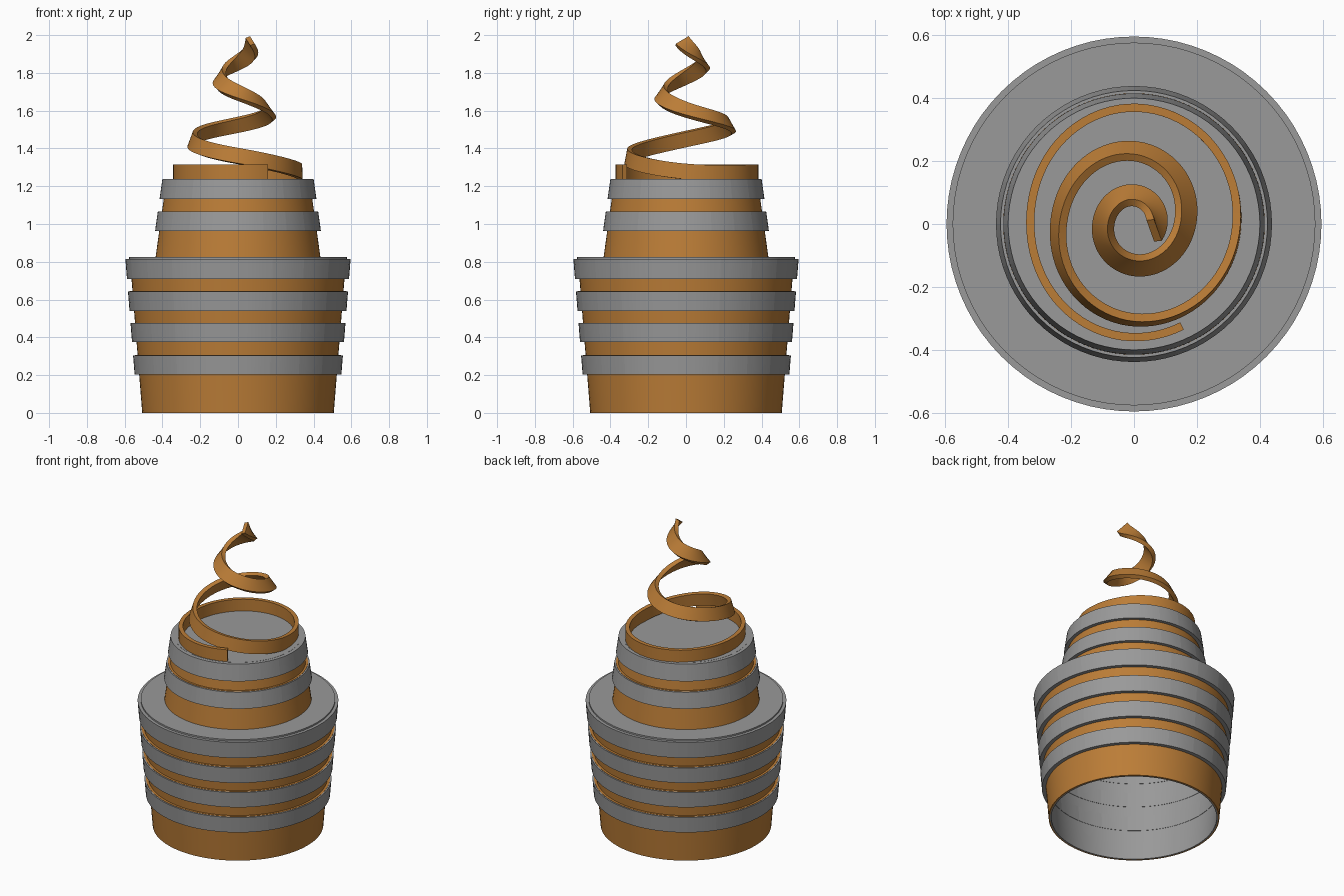
import bpy, bmesh, math
from mathutils import Vector

if "Cube" in bpy.data.objects:
    bpy.data.objects.remove(bpy.data.objects["Cube"])

wood = bpy.data.materials.new("orange_wood")
wood.diffuse_color = (0.50, 0.205, 0.038, 1)
wood.use_nodes = True
wood.node_tree.nodes["Principled BSDF"].inputs["Base Color"].default_value = wood.diffuse_color
grey = bpy.data.materials.new("dark_grey")
grey.diffuse_color = (0.32, 0.32, 0.32, 1)
grey.use_nodes = True
grey.node_tree.nodes["Principled BSDF"].inputs["Base Color"].default_value = grey.diffuse_color


def finish(name, bm, mat, merge=True):
    if merge:
        bmesh.ops.remove_doubles(bm, verts=bm.verts, dist=1e-5)
    bmesh.ops.recalc_face_normals(bm, faces=bm.faces)
    me = bpy.data.meshes.new(name)
    bm.to_mesh(me)
    bm.free()
    ob = bpy.data.objects.new(name, me)
    bpy.context.collection.objects.link(ob)
    me.materials.append(mat)
    bpy.ops.object.select_all(action='DESELECT')
    ob.select_set(True)
    bpy.context.view_layer.objects.active = ob
    bpy.ops.object.shade_smooth_by_angle(angle=math.radians(30))
    return ob


def shell(name, radius, z0, z1, inner, outer, mat, parts=1):
    """Conical ring between two offsets from a wall radius, split into equal segments."""
    profile = [(radius(z0) + inner, z0), (radius(z0) + outer, z0),
               (radius(z1) + outer, z1), (radius(z1) + inner, z1)]
    bm = bmesh.new()
    steps = 80 // parts
    for p in range(parts):
        prev = first = None
        for k in range(steps + 1):
            a = 2 * math.pi * (p * steps + k) / 80
            ring = [bm.verts.new((r * math.cos(a), r * math.sin(a), z)) for r, z in profile]
            if prev:
                for j in range(4):
                    bm.faces.new((prev[j], prev[j - 1], ring[j - 1], ring[j]))
            else:
                first = ring
            prev = ring
        if parts > 1:
            bm.faces.new(first)
            bm.faces.new(prev)
    return finish(name, bm, mat, merge=parts == 1)


def lower_r(z):
    return 0.507 + 0.08 * z


def upper_r(z):
    return 0.437 - 0.14 * (z - 0.82)


# Two tapered tiers with a grey lining
shell("lower_wall", lower_r, 0, 0.815, -0.008, 0, wood)
shell("lower_lining", lower_r, 0, 0.815, -0.016, -0.008, grey)
shell("upper_wall", upper_r, 0.82, 1.235, -0.012, 0, wood)

# Segmented grey hoops, with orange ledges on top of the uncovered ones
tiers = (("lower", lower_r, [(0.203, 0.305), (0.374, 0.475), (0.54, 0.642), (0.71, 0.816)], 0.024),
         ("upper", upper_r, [(0.963, 1.065), (1.132, 1.238)], 0.022))
for tier, radius, spans, out in tiers:
    for i, (a, b) in enumerate(spans):
        shell(f"{tier}_hoop_{i + 1}", radius, a, b, -0.018, out, grey, 20)
        if i < len(spans) - 1:
            shell(f"{tier}_ledge_{i + 1}", radius, b - 0.006, b + 0.002, -0.004, out - 0.009, wood)

# Flat covers closing each tier
for name, r, z0, z1 in (("lower_cover", 0.577, 0.808, 0.826), ("upper_cover", 0.378, 1.222, 1.239)):
    bm = bmesh.new()
    bmesh.ops.create_cone(bm, cap_ends=True, segments=80, radius1=r, radius2=r, depth=z1 - z0)
    bmesh.ops.translate(bm, verts=bm.verts, vec=(0, 0, (z0 + z1) / 2))
    finish(name, bm, grey)

# Coiled ribbon: (radius, height) at each quarter turn, clockwise from the right
knots = [(0.345, 1.275), (0.36, 1.275), (0.33, 1.275), (0.37, 1.275), (0.327, 1.278),
         (0.305, 1.36), (0.240, 1.45), (0.232, 1.525), (0.162, 1.605), (0.13, 1.695),
         (0.097, 1.78), (0.09, 1.855), (0.07, 1.945), (0.06, 2.07)]


def coil(t):
    i = min(int(math.floor(t)), len(knots) - 2)
    f = t - i
    p = [Vector(knots[max(0, min(len(knots) - 1, i + k))]) for k in (-1, 0, 1, 2)]
    r, z = 0.5 * (2 * p[1] + (p[2] - p[0]) * f + (2 * p[0] - 5 * p[1] + 4 * p[2] - p[3]) * f ** 2
                  + (3 * p[1] - p[0] - 3 * p[2] + p[3]) * f ** 3)
    a = -t * math.pi / 2
    return Vector((r * math.cos(a), r * math.sin(a), z))


bm = bmesh.new()
start, end, steps = 0.72, 12.2, 230
prev = first = None
for k in range(steps + 1):
    t = start + (end - start) * k / steps
    c = coil(t)
    tan = (coil(t + 0.01) - coil(t - 0.01)).normalized()
    flat = Vector((tan.x, tan.y, 0)).normalized()
    out = Vector((-flat.y, flat.x, 0))          # outward side of a clockwise path
    up = out.cross(tan)
    if up.z < 0:
        up = -up
    lean = math.radians(38) * max(0, min(1, (t - 3.8) / 4))
    w = (up * math.cos(lean) - out * math.sin(lean)) * 0.041
    d = (out * math.cos(lean) + up * math.sin(lean)) * 0.013
    ring = [bm.verts.new(c + v) for v in (w + d, w - d, -w - d, d - w)]
    if prev:
        for j in range(4):
            bm.faces.new((prev[j], prev[j - 1], ring[j - 1], ring[j]))
    else:
        first = ring
    prev = ring
bm.faces.new(first)
bm.faces.new(prev)
finish("coiled_ribbon", bm, wood)
